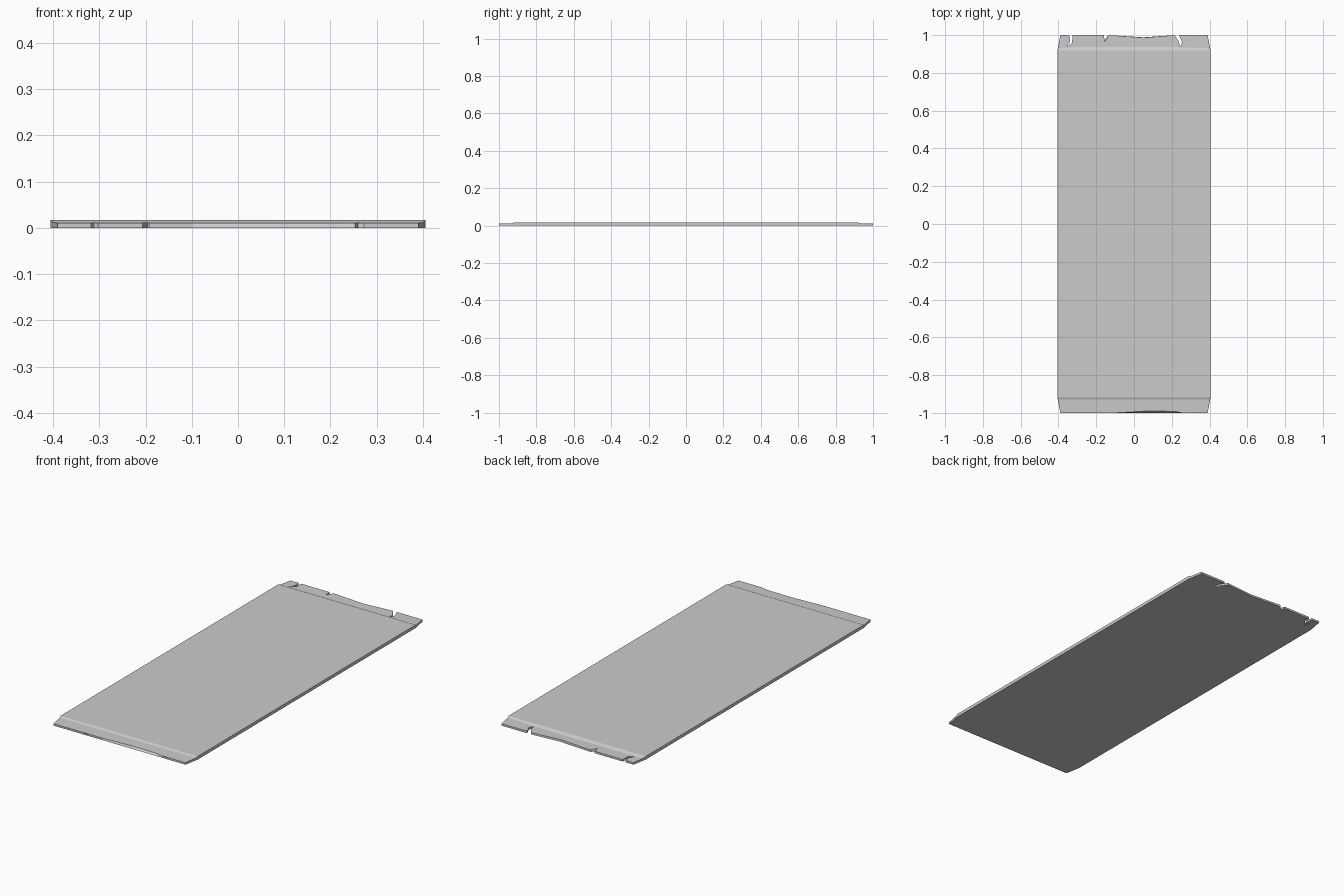
import bpy, bmesh

if "Cube" in bpy.data.objects:
    bpy.data.objects.remove(bpy.data.objects["Cube"])

W, SHOULDER, RAMP = 0.405, 0.918, 0.93
Z_BODY, Z_RAMP, Z_TIP = 0.0172, 0.0125, 0.0105

# Torn end outlines, left to right, as (x, y at top, y at bottom)
back = [(-.39, 1, 1), (-.343, 1, 1), (-.338, .968, .968), (-.356, .936, .936),
        (-.328, .96, .96), (-.325, 1, 1), (-.16, 1, 1), (-.155, .965, .972),
        (-.143, .985, .99), (-.135, 1, 1), (.05, .986, .988), (.215, 1, 1),
        (.238, .965, .965), (.243, .936, .936), (.255, .962, .962),
        (.238, 1, 1), (.39, 1, 1)]
front = [(-.39, 1, 1), (-.318, 1, 1), (-.311, .97, .998), (-.303, 1, 1),
         (-.206, 1, 1), (-.208, .97, .975), (-.196, .938, .945),
         (-.187, .965, .972), (-.192, 1, 1), (-.1, 1, 1), (.07, .99, 1),
         (.22, .992, 1), (.253, 1, 1), (.259, .968, .998), (.272, 1, 1),
         (.39, 1, 1)]

bm = bmesh.new()


def build_end(outline, s):
    """Shoulder ramp and thin torn tab of one end; s is the y direction."""
    def new(x, y, z):
        return bm.verts.new((x, s * y, z))
    body = [new(-W, SHOULDER, Z_BODY), new(W, SHOULDER, Z_BODY)]
    ramp = [new(-W + .003, RAMP, Z_RAMP), new(W - .003, RAMP, Z_RAMP)]
    base = [new(-W, SHOULDER, 0), new(W, SHOULDER, 0)]
    top = [new(x, t, Z_TIP) for x, t, b in outline]
    low = [new(x, b, 0) for x, t, b in outline]
    bm.faces.new((body[0], body[1], ramp[1], ramp[0]))
    bm.faces.new([ramp[0]] + top + [ramp[1]])
    for i in range(len(top) - 1):
        bm.faces.new((top[i], top[i + 1], low[i + 1], low[i]))
    for k, e in ((0, 0), (1, -1)):
        bm.faces.new((body[k], ramp[k], top[e], low[e], base[k]))
    bm.faces.new([base[0]] + low + [base[1]])
    return body, base


# Flat middle of the plank joins both ends
bt, bb = build_end(back, 1)
ft, fb = build_end(front, -1)
bm.faces.new((bt[0], bt[1], ft[1], ft[0]))
bm.faces.new((bb[0], bb[1], fb[1], fb[0]))
for k in (0, 1):
    bm.faces.new((bt[k], ft[k], fb[k], bb[k]))

bmesh.ops.triangulate(bm, faces=[f for f in bm.faces if len(f.verts) > 4])
bmesh.ops.recalc_face_normals(bm, faces=bm.faces[:])
mesh = bpy.data.meshes.new("plank")
bm.to_mesh(mesh)
bm.free()
plank = bpy.data.objects.new("plank", mesh)
bpy.context.collection.objects.link(plank)
